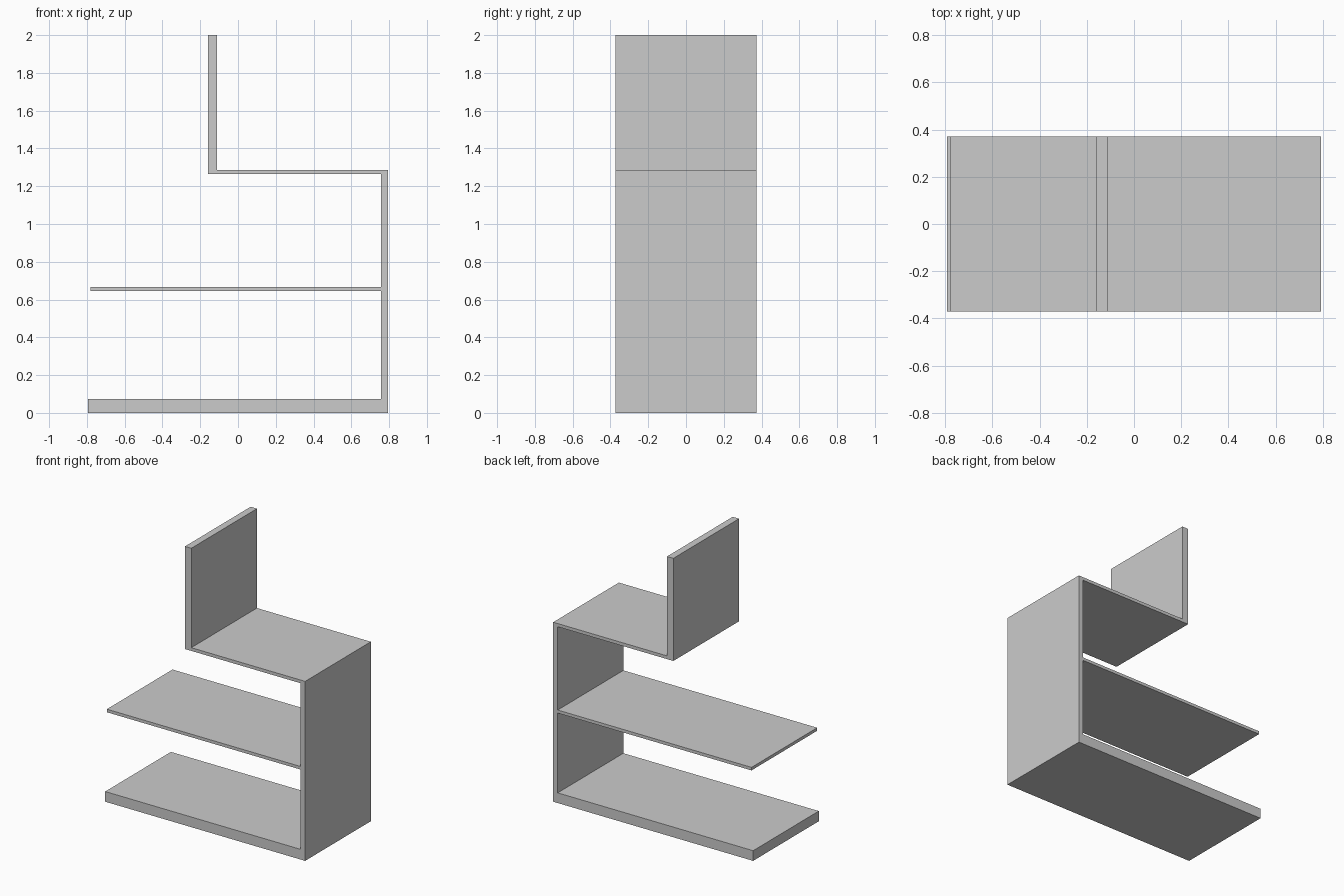
import bpy
import bmesh

cube = bpy.data.objects.get("Cube")
if cube:
    bpy.data.objects.remove(cube, do_unlink=True)

HALF_DEPTH = 0.372

grey = bpy.data.materials.new("plain grey")
grey.use_nodes = True
colour = (0.6, 0.6, 0.6, 1.0)
grey.diffuse_color = colour
grey.node_tree.nodes["Principled BSDF"].inputs["Base Color"].default_value = colour


def extrude_profile(name, points):
    """Extrude an x-z outline through the full depth of the unit."""
    bm = bmesh.new()
    face = bm.faces.new([bm.verts.new((x, -HALF_DEPTH, z)) for x, z in points])
    result = bmesh.ops.extrude_face_region(bm, geom=[face])
    verts = [g for g in result["geom"] if isinstance(g, bmesh.types.BMVert)]
    bmesh.ops.translate(bm, verts=verts, vec=(0, 2 * HALF_DEPTH, 0))
    bmesh.ops.recalc_face_normals(bm, faces=bm.faces)
    mesh = bpy.data.meshes.new(name)
    bm.to_mesh(mesh)
    bm.free()
    mesh.materials.append(grey)
    obj = bpy.data.objects.new(name, mesh)
    bpy.context.collection.objects.link(obj)
    return obj


# Continuous folded frame: base, side upright, top shelf and upper panel
extrude_profile("folded_frame", [
    (-0.793, 0), (0.793, 0), (0.793, 1.287), (-0.11, 1.287),
    (-0.11, 2), (-0.16, 2), (-0.16, 1.264), (0.757, 1.264),
    (0.757, 0.073), (-0.793, 0.073),
])

# Thin middle shelf cantilevered from the upright
extrude_profile("middle_shelf", [
    (-0.78, 0.645), (0.757, 0.645), (0.757, 0.667), (-0.78, 0.667),
])
